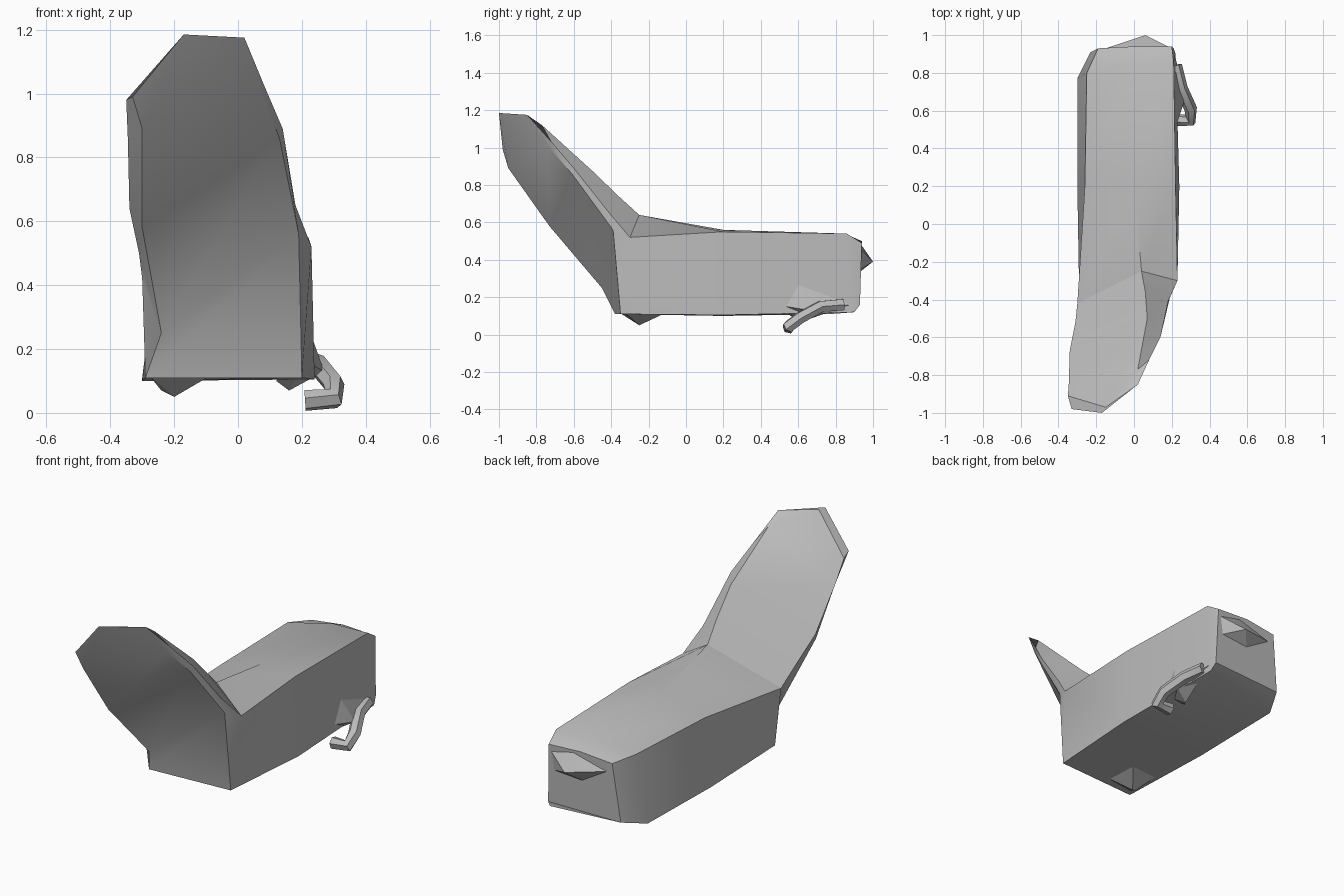
import bpy
import bmesh
import math

if "Cube" in bpy.data.objects:
    bpy.data.objects.remove(bpy.data.objects["Cube"], do_unlink=True)

# Single plain grey for every part
grey = bpy.data.materials.new("plain grey")
grey.use_nodes = True
GREY = (0.5, 0.5, 0.5, 1.0)
grey.diffuse_color = GREY
grey.node_tree.nodes["Principled BSDF"].inputs["Base Color"].default_value = GREY


def shade(obj, degrees):
    """Smooth the soft folds and keep the hard edges."""
    bpy.ops.object.select_all(action="DESELECT")
    obj.select_set(True)
    bpy.context.view_layer.objects.active = obj
    bpy.ops.object.shade_smooth_by_angle(angle=math.radians(degrees))


def finish(bm, name, degrees=30):
    """Turn a bmesh into a named, coloured object."""
    bmesh.ops.recalc_face_normals(bm, faces=bm.faces)
    mesh = bpy.data.meshes.new(name)
    bm.to_mesh(mesh)
    bm.free()
    mesh.materials.append(grey)
    obj = bpy.data.objects.new(name, mesh)
    bpy.context.collection.objects.link(obj)
    shade(obj, degrees)
    return obj


def loft(name, rails):
    """Join matching points on the rails into a closed tube."""
    bm = bmesh.new()
    rings = [[bm.verts.new(p) for p in section] for section in zip(*rails)]
    count = len(rails)
    for ring, following in zip(rings, rings[1:]):
        for i in range(count):
            j = (i + 1) % count
            bm.faces.new((ring[i], ring[j], following[j], following[i]))
    for cap in (rings[0], rings[-1]):
        bm.faces.new(cap)
    return finish(bm, name)


def hull(name, points):
    """Wrap a small faceted lump around a few points."""
    bm = bmesh.new()
    for p in points:
        bm.verts.new(p)
    result = bmesh.ops.convex_hull(bm, input=bm.verts)
    spare = [v for v in result["geom_interior"] if isinstance(v, bmesh.types.BMVert)]
    bmesh.ops.delete(bm, geom=spare, context="VERTS")
    return finish(bm, name, 20)


# Raised panel and long body: five rails from the panel tip to the back end
left_lower = [(-.33, -.98, .99), (-.30, -.95, .89), (-.30, -.73, .58),
              (-.24, -.45, .25), (-.29, -.38, .11), (-.30, .2, .1),
              (-.3, .77, .11), (-.23, .91, .15)]
left_upper = [(-.35, -.91, .98), (-.345, -.84, .86), (-.34, -.67, .64),
              (-.31, -.52, .5), (-.30, -.42, .42), (-.26, .2, .48),
              (-.25, .8, .5), (-.19, .93, .48)]
crest = [(-.15, -.97, 1.18), (.02, -.77, 1.12), (.07, -.5, .875),
         (.06, -.36, .74), (.04, -.25, .64), (0, .2, .56),
         (0, .85, .54), (0, .94, .5)]
right_upper = [(.02, -.85, 1.175), (.08, -.72, 1.03), (.14, -.6, .89),
               (.18, -.41, .65), (.23, -.3, .52), (.22, .2, .55),
               (.21, .86, .54), (.2, .94, .49)]
right_lower = [(-.17, -1, 1.185), (.07, -.74, 1.01), (.13, -.61, .86),
               (.19, -.39, .56), (.2, -.35, .11), (.24, .2, .105),
               (.22, .9, .12), (.21, .93, .16)]
loft("body_and_panel", [left_lower, left_upper, crest, right_upper, right_lower])

# Ridge across the back end
hull("back_ridge", [(-.18, .92, .43), (.2, .93, .46), (.06, 1, .39),
                    (-.02, .91, .32), (.19, .92, .34), (.05, .93, .49)])

# Lump under the front left corner
hull("base_lump", [(-.2, -.25, .05), (-.24, -.27, .07), (-.28, -.36, .12),
                   (-.08, -.33, .12), (-.08, -.1, .12), (-.28, -.12, .12)])

# Folded root that carries the hook
hull("hook_root", [(.22, .88, .16), (.22, .6, .27), (.21, .48, .16),
                   (.12, .56, .1), (.16, .62, .07), (.27, .66, .13)])

# Curled hook on the left side
curve = bpy.data.curves.new("side_hook", "CURVE")
curve.dimensions = "3D"
curve.bevel_depth = 0.034
curve.bevel_resolution = 1
curve.use_fill_caps = True
path = [(.22, .84, .16), (.25, .72, .15), (.3, .61, .09), (.3, .55, .045), (.21, .55, .039)]
spline = curve.splines.new("POLY")
spline.points.add(len(path) - 1)
for point, place in zip(spline.points, path):
    point.co = (*place, 1)
curve.materials.append(grey)
hook = bpy.data.objects.new("side_hook", curve)
bpy.context.collection.objects.link(hook)
bpy.ops.object.select_all(action="DESELECT")
hook.select_set(True)
bpy.context.view_layer.objects.active = hook
bpy.ops.object.convert(target="MESH")
shade(bpy.context.view_layer.objects.active, 30)
